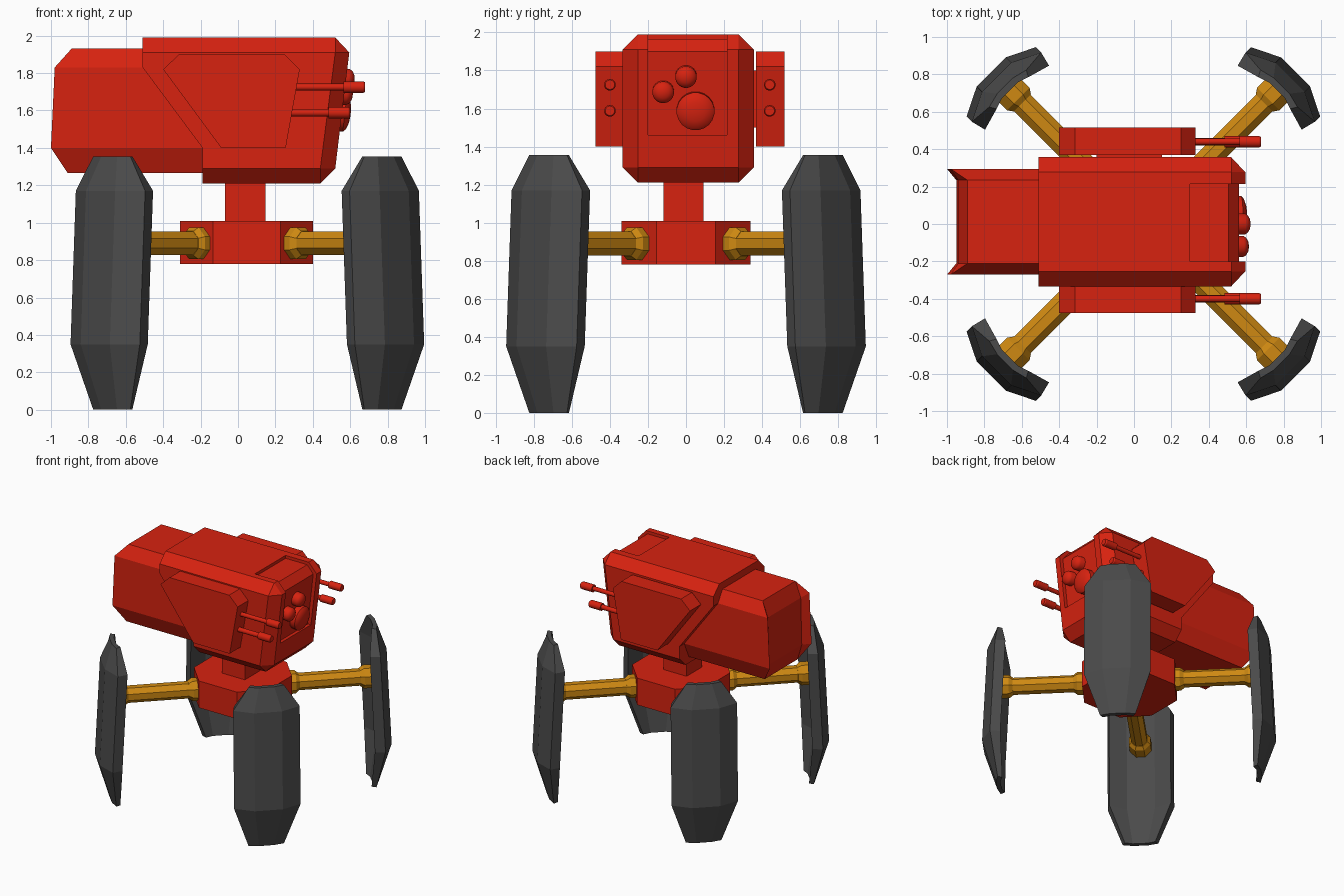
import bpy, bmesh
from math import pi, cos, sin, radians
from mathutils import Vector

cube = bpy.data.objects.get("Cube")
if cube:
    bpy.data.objects.remove(cube, do_unlink=True)


def material(name, rgb):
    m = bpy.data.materials.new(name)
    m.use_nodes = True
    m.diffuse_color = (*rgb, 1)
    m.node_tree.nodes["Principled BSDF"].inputs["Base Color"].default_value = (*rgb, 1)
    return m


RED = material("red paint", (0.68, 0.016, 0.005))
ORANGE = material("orange metal", (0.62, 0.25, 0.006))
GREY = material("dark grey", (0.07, 0.07, 0.07))


def loft(name, sections, mat, smooth=False):
    """Skin equal-length point loops and cap both ends."""
    bm = bmesh.new()
    loops = [[bm.verts.new(p) for p in s] for s in sections]
    n = len(loops[0])
    for a, b in zip(loops, loops[1:]):
        for i in range(n):
            j = (i + 1) % n
            bm.faces.new((a[i], a[j], b[j], b[i]))
    bm.faces.new(loops[0])
    bm.faces.new(loops[-1])
    bmesh.ops.remove_doubles(bm, verts=bm.verts, dist=0.0005)
    bmesh.ops.recalc_face_normals(bm, faces=bm.faces)
    me = bpy.data.meshes.new(name)
    bm.to_mesh(me)
    bm.free()
    me.materials.append(mat)
    ob = bpy.data.objects.new(name, me)
    bpy.context.collection.objects.link(ob)
    if smooth:
        bpy.ops.object.select_all(action="DESELECT")
        ob.select_set(True)
        bpy.context.view_layer.objects.active = ob
        bpy.ops.object.shade_smooth_by_angle(angle=radians(30))
    return ob


def side_loft(name, layers, mat):
    """Loft (x, z) profiles placed at given y positions."""
    return loft(name, [[(x, y, z) for x, z in prof] for y, prof in layers], mat)


def prism(name, outline, z0, z1, mat):
    return loft(name, [[(x, y, z) for x, y in outline] for z in (z0, z1)], mat)


def turned(name, origin, axis, rings, sides, mat, smooth=False):
    """Rings of (distance, radius) along an axis."""
    axis = Vector(axis).normalized()
    u = axis.cross(Vector((0, 0, 1))).normalized()
    v = u.cross(axis)
    angles = [2 * pi * (i + 0.5) / sides for i in range(sides)]
    secs = [[Vector(origin) + axis * d + (u * cos(a) + v * sin(a)) * r for a in angles]
            for d, r in rings]
    return loft(name, secs, mat, smooth)


# Main head: full profile in the middle, chamfered towards both sides
MID = 0.012
full = [(-.51, 1.99), (.52, 1.99), (.595, 1.91), (.52, 1.29), (.44, 1.21),
        (-.19, 1.21), (-.19, 1.4), (-.51, 1.83)]
side = [(-.51, 1.91), (.52, 1.91), (.52, 1.91), (.44, 1.29), (.44, 1.29),
        (-.19, 1.29), (-.19, 1.4), (-.51, 1.83)]
head = side_loft("head", [(MID - .345, side), (MID - .265, full),
                          (MID + .265, full), (MID + .345, side)], RED)

# Recess running over the top front edge of the head
notch = [(.3, 1.965), (.505, 1.965), (.562, 1.9), (.512, 1.46),
         (.7, 1.46), (.7, 2.1), (.3, 2.1)]
cutter = side_loft("recess_cutter", [(-.2, notch), (.215, notch)], RED)
cutter.hide_render = True
mod = head.modifiers.new("recess", "BOOLEAN")
mod.operation, mod.solver, mod.object = "DIFFERENCE", "EXACT", cutter
bpy.context.view_layer.objects.active = head
bpy.ops.object.modifier_apply(modifier=mod.name)
bpy.data.objects.remove(cutter, do_unlink=True)

# Rear housing with a hollowed back face
core = [(-.89, 1.93), (-.94, 1.8), (-.95, 1.4), (-.91, 1.265), (-.1, 1.265), (-.1, 1.93)]
wall = [(-.98, 1.83), (-.98, 1.83), (-1, 1.4), (-1, 1.4), (-.1, 1.4), (-.1, 1.83)]
side_loft("rear_housing", [(MID - .283, wall), (MID - .222, core),
                           (MID + .222, core), (MID + .283, wall)], RED)

# Lenses on the sloping front
for name, y, z, r in (("main_lens", .05, 1.59, .1), ("side_lens", -.12, 1.69, .057),
                      ("upper_lens", 0, 1.77, .057)):
    x = .512 + (z - 1.46) * .113
    turned(name, (x, y, z), (1, 0, -.113),
           [(-.03, r), (.045, r), (.06, r * .85), (.072, r * .5), (.076, r * .15)],
           20, RED, True)

# Side pods with twin barrels
pod = [(-.4, 1.82), (-.315, 1.9), (.25, 1.9), (.33, 1.82), (.255, 1.4), (-.09, 1.4)]
mount = [(-.2, 1.8), (.15, 1.8), (.15, 1.5), (-.05, 1.5)]
for label, s in (("left", 1), ("right", -1)):
    c = .02
    side_loft(label + "_pod", [(c + s * .348, pod), (c + s * .497, pod)], RED)
    side_loft(label + "_pod_mount", [(c + s * .3, mount), (c + s * .36, mount)], RED)
    for level, z, tip, r in (("upper", 1.725, .68, .018), ("lower", 1.588, .6, .02)):
        turned(f"{label}_{level}_barrel", (0, c + s * .42, z), (1, 0, 0),
               [(.22, r), (tip - .115, r), (tip - .115, .031), (tip - .01, .031), (tip, .025)],
               14, RED, True)

# Neck and octagonal hub
prism("neck", [(-.07, -.117), (.147, -.117), (.147, .092), (-.07, .092)], .98, 1.25, RED)
CX = .046
hub = [(CX + sx * x, sy * y) for sx, sy, pts in (
    (1, 1, ((.355, .155), (.18, .338))), (-1, 1, ((.18, .338), (.355, .155))),
    (-1, -1, ((.355, .155), (.18, .338))), (1, -1, ((.18, .338), (.355, .155))))
    for x, y in pts]
prism("hub", hub, .78, 1.01, RED)

# Four diagonal legs, each with a bowed armour foot
# foot levels: height, outer radius, ridge half width, edge half width, edge drop, thickness
levels = [(0, 1.045, .06, .14, .02, .035), (.35, 1.15, .11, .262, .075, .08),
          (1.17, 1.11, .11, .262, .075, .08), (1.355, 1.045, .06, .14, .02, .035)]
LX = .05
for label, sx, sy in (("front_left", 1, -1), ("front_right", -1, -1),
                      ("back_left", 1, 1), ("back_right", -1, 1)):
    out = Vector((sx, sy, 0)).normalized()
    across = Vector((-sy, sx, 0)).normalized()
    start = Vector((LX, 0, .89))
    turned(label + "_strut", start, out, [(.3, .068), (1.05, .068)], 8, ORANGE)
    turned(label + "_hub_collar", start, out,
           [(.34, .092), (.405, .092), (.435, .07)], 8, ORANGE)
    turned(label + "_foot_collar", start, out,
           [(.915, .07), (.945, .092), (1.06, .092)], 8, ORANGE)
    secs = []
    for z, r, ridge, edge, drop, thick in levels:
        ring = [(r, -ridge), (r, ridge), (r - drop, edge), (r - drop - thick, edge - .02),
                (r - thick, ridge), (r - thick, -ridge),
                (r - drop - thick, .02 - edge), (r - drop, -edge)]
        secs.append([Vector((LX, 0, z)) + out * a + across * b for a, b in ring])
    loft(label + "_foot", secs, GREY)
